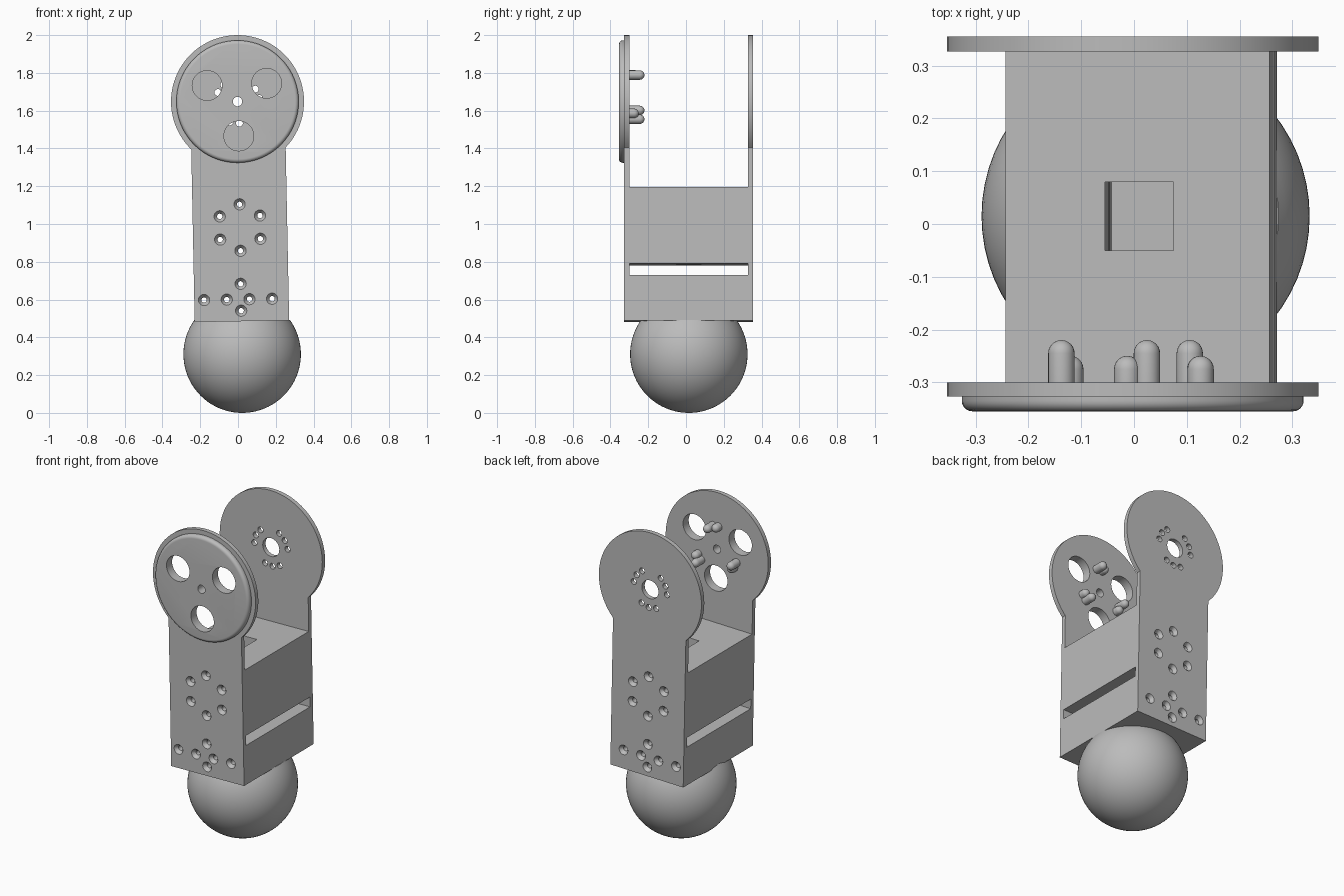
import bpy, bmesh, math
from mathutils import Matrix, Vector

cube = bpy.data.objects.get("Cube")
if cube:
    bpy.data.objects.remove(cube, do_unlink=True)

# Single grey material
grey = bpy.data.materials.new("light_grey")
grey.use_nodes = True
COLOR = (0.5, 0.5, 0.5, 1)
grey.diffuse_color = COLOR
grey.node_tree.nodes["Principled BSDF"].inputs["Base Color"].default_value = COLOR

# The link leans slightly about the centre of its upper joint;
# every leaning part is modelled relative to that pivot
PIVOT = Matrix.Translation((-0.0025, 0, 1.648)) @ Matrix.Rotation(-0.02, 4, "Y")
FRONT, BACK = (-0.327, -0.30), (0.327, 0.355)
THIRDS = (0, 120, 240)


def make(name, bm, matrix=PIVOT):
    bmesh.ops.recalc_face_normals(bm, faces=bm.faces)
    mesh = bpy.data.meshes.new(name)
    bm.to_mesh(mesh)
    bm.free()
    obj = bpy.data.objects.new(name, mesh)
    bpy.context.scene.collection.objects.link(obj)
    obj.matrix_world = matrix
    mesh.materials.append(grey)
    return obj


def polar(radius, degrees):
    a = math.radians(degrees)
    return radius * math.cos(a), radius * math.sin(a)


def lathe(bm, profile, centre=(0, 0), sides=32):
    """Turn (radius, y) pairs about a y axis and close both ends."""
    rings = []
    for r, y in profile:
        ring = []
        for i in range(sides):
            x, z = polar(r, 360 * i / sides)
            ring.append(bm.verts.new((centre[0] + x, y, centre[1] + z)))
        rings.append(ring)
    for a, b in zip(rings, rings[1:]):
        for i in range(sides):
            j = (i + 1) % sides
            bm.faces.new((a[i], a[j], b[j], b[i]))
    bm.faces.new(rings[0])
    bm.faces.new(rings[-1])


def box(bm, low, high):
    low, high = Vector(low), Vector(high)
    size = high - low
    bmesh.ops.create_cube(bm, size=1, matrix=Matrix.Translation((low + high) / 2)
                          @ Matrix.Diagonal((*size, 1)))


def drill(name, holes, profile):
    """Cutter for a list of (centre, radius); radius scales the profile."""
    bm = bmesh.new()
    for centre, r in holes:
        lathe(bm, [(k * r, y) for k, y in profile], centre)
    cutter = make(name, bm)
    cutter.hide_render = True
    return cutter


def cut(obj, cutters):
    for c in cutters:
        mod = obj.modifiers.new("cut", "BOOLEAN")
        mod.operation, mod.solver, mod.object = "DIFFERENCE", "EXACT", c
    graph = bpy.context.evaluated_depsgraph_get()
    mesh = bpy.data.meshes.new_from_object(obj.evaluated_get(graph))
    obj.modifiers.clear()
    obj.data = mesh


# Cutters: countersunk screw holes through the whole body
screws = [polar(0.123, 30 + 60 * i) for i in range(6)]
screws = [(x, z - 0.667) for x, z in screws]
screws += [(-0.018 + 0.12 * k, -1.047) for k in (-1.5, -0.5, 0.5, 1.5)]
screws += [(-0.003, -0.965), (-0.003, -1.107)]
screw_cutter = drill("screw_cutter", [(c, 0.03) for c in screws],
                     [(1, -0.37), (1, -0.327), (0.47, -0.306), (0.47, 0.334),
                      (1, 0.355), (1, 0.4)])

# Cutters: openings of the front disc and of the back disc
front_cutter = drill("front_cutter",
                     [(polar(0.182, 31 + t), 0.079) for t in THIRDS] + [((0, 0), 0.025)],
                     [(1, -0.4), (1, -0.25)])
back_cutter = drill("back_cutter",
                    [(polar(0.115, 34 + t + s), 0.018) for t in THIRDS for s in (-26, 0, 26)]
                    + [((0, 0), 0.057)],
                    [(1, 0.28), (1, 0.4)])

# Cutter: square cable channel
bm = bmesh.new()
box(bm, (-0.062, -0.05, -1.3), (0.068, 0.08, -0.3))
channel_cutter = make("channel_cutter", bm)
channel_cutter.hide_render = True
cutters = [screw_cutter, front_cutter, back_cutter, channel_cutter]


def side_plate(name, span, openings):
    """Round head with straight sides running down to the base."""
    w, h, r = 0.25, 1.163, 0.352
    start = math.degrees(math.atan2(-math.sqrt(r * r - w * w), w))
    sweep = 180 - 2 * start
    steps = 72
    outline = [polar(r, start + sweep * i / steps) for i in range(steps + 1)]
    outline += [(-w, -h), (w, -h)]
    bm = bmesh.new()
    face = bm.faces.new([bm.verts.new((x, span[0], z)) for x, z in outline])
    out = bmesh.ops.extrude_face_region(bm, geom=[face])
    moved = [v for v in out["geom"] if isinstance(v, bmesh.types.BMVert)]
    bmesh.ops.translate(bm, verts=moved, vec=(0, span[1] - span[0], 0))
    obj = make(name, bm)
    cut(obj, [screw_cutter, openings])
    return obj


parts = [side_plate("front_plate", FRONT, front_cutter),
         side_plate("back_plate", BACK, back_cutter)]

# Body blocks, separated by a slot
for name, bottom, top in (("upper_block", -0.863, -0.458), ("lower_block", -1.163, -0.923)):
    bm = bmesh.new()
    box(bm, (-0.25, FRONT[1], bottom), (0.25, BACK[0], top))
    block = make(name, bm)
    cut(block, [screw_cutter, channel_cutter])
    parts.append(block)

# Raised front cap with a rounded rim
bm = bmesh.new()
rim = [polar(0.02, 90 * i / 6) for i in range(7)]
lathe(bm, [(0.324, FRONT[0])] + [(0.304 + x, -0.335 - y) for x, y in rim], sides=96)
cap = make("front_cap", bm)
cut(cap, [front_cutter])
parts.append(cap)

# Round-ended pegs inside the front plate: a long and a short one per third
for t in THIRDS:
    for name, angle, tip in (("long_peg", 78, -0.22), ("short_peg", 93, -0.25)):
        bm = bmesh.new()
        dome = [polar(0.025, 85 * i / 6) for i in range(7)]
        lathe(bm, [(0.025, -0.305)] + [(x, tip - 0.025 + y) for x, y in dome],
              polar(0.143, angle + t), 24)
        parts.append(make(name, bm))

# Ball foot, trimmed flat where it meets the body
bm = bmesh.new()
bmesh.ops.create_uvsphere(bm, u_segments=64, v_segments=40, radius=0.311)
cutting = bmesh.ops.bisect_plane(bm, geom=bm.verts[:] + bm.edges[:] + bm.faces[:],
                                 plane_co=(0, 0, 0.182), plane_no=(0, 0, 1), clear_outer=True)
rim_edges = [e for e in cutting["geom_cut"] if isinstance(e, bmesh.types.BMEdge)]
bmesh.ops.holes_fill(bm, edges=rim_edges, sides=0)
parts.append(make("ball_foot", bm, Matrix.Translation((0.022, 0.015, 0.311))))

for c in cutters:
    bpy.data.objects.remove(c, do_unlink=True)

# Smooth curved surfaces, keep edges sharp
bpy.ops.object.select_all(action="DESELECT")
for p in parts:
    p.select_set(True)
bpy.context.view_layer.objects.active = parts[0]
bpy.ops.object.shade_smooth_by_angle(angle=math.radians(30))
